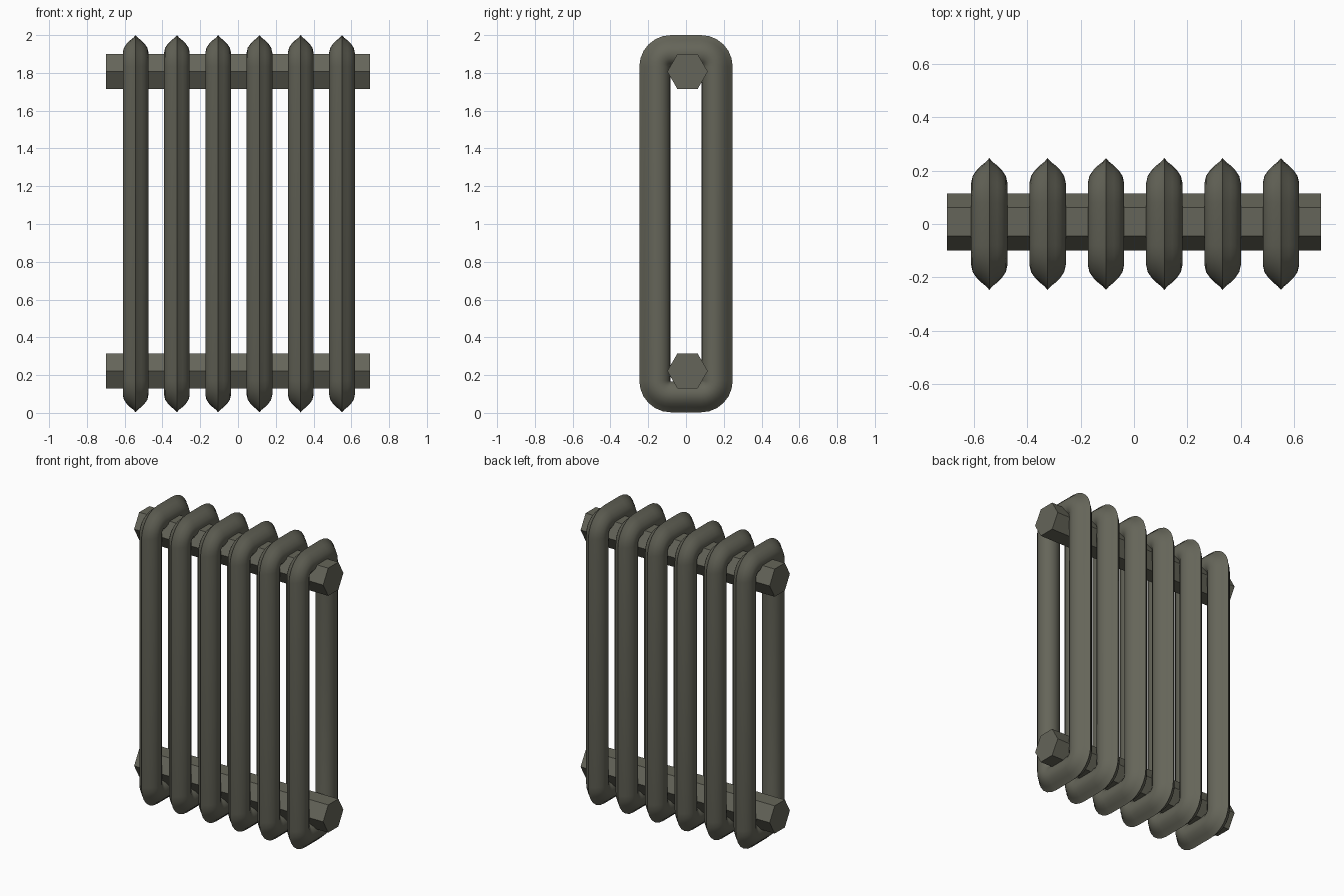
import bpy, bmesh, math

if "Cube" in bpy.data.objects:
    bpy.data.objects.remove(bpy.data.objects["Cube"])

# single cast-iron colour
iron = bpy.data.materials.new("olive grey iron")
iron.diffuse_color = (0.13, 0.13, 0.10, 1)
iron.use_nodes = True
iron.node_tree.nodes["Principled BSDF"].inputs["Base Color"].default_value = iron.diffuse_color


def finish(bm, name):
    bmesh.ops.recalc_face_normals(bm, faces=bm.faces)
    me = bpy.data.meshes.new(name)
    bm.to_mesh(me)
    bm.free()
    me.materials.append(iron)
    ob = bpy.data.objects.new(name, me)
    bpy.context.collection.objects.link(ob)
    return ob


# half cross-section of a fin: (half width in x, distance out from the slot)
half = [(0, 0.167), (0.012, 0.153), (0.03, 0.139), (0.047, 0.122), (0.062, 0.1),
        (0.068, 0.074), (0.064, 0.046), (0.048, 0.021), (0.022, 0.006), (0, 0.003)]
section = half + [(-w, d) for w, d in half[-2:0:-1]]

# rounded-rectangle path: corner centre (y, z) plus outward direction
HY, Z0, Z1 = 0.08, 0.17, 1.833
path = []
for k, (cy, cz) in enumerate([(HY, Z1), (-HY, Z1), (-HY, Z0), (HY, Z0)]):
    for s in range(7):
        a = math.radians(90 * k + 15 * s)
        path.append((cy, cz, math.cos(a), math.sin(a)))


def fin(name, x):
    bm = bmesh.new()
    rings = [[bm.verts.new((x + w, cy + d * c, cz + d * s)) for w, d in section]
             for cy, cz, c, s in path]
    m = len(section)
    for i, r in enumerate(rings):
        q = rings[(i + 1) % len(rings)]
        for j in range(m):
            bm.faces.new((r[j], r[(j + 1) % m], q[(j + 1) % m], q[j]))
    ob = finish(bm, name)
    bpy.context.view_layer.objects.active = ob
    ob.select_set(True)
    bpy.ops.object.shade_smooth_by_angle(angle=math.radians(40))
    ob.select_set(False)


def pipe(name, z):
    # hexagonal pipe along x, flat top and bottom
    bm = bmesh.new()
    R, Y = 0.107, 0.008
    ends = [[bm.verts.new((x, Y + R * math.cos(math.pi / 3 * i),
                           z + R * math.sin(math.pi / 3 * i))) for i in range(6)]
            for x in (-0.7, 0.7)]
    for e in ends:
        bm.faces.new(e)
    for i in range(6):
        j = (i + 1) % 6
        bm.faces.new((ends[0][i], ends[0][j], ends[1][j], ends[1][i]))
    finish(bm, name)


# six heating fins joined by two pipes
for i in range(6):
    fin("radiator_fin_%d" % (i + 1), -0.542 + 0.2185 * i)
pipe("upper_pipe", 1.807)
pipe("lower_pipe", 0.222)
